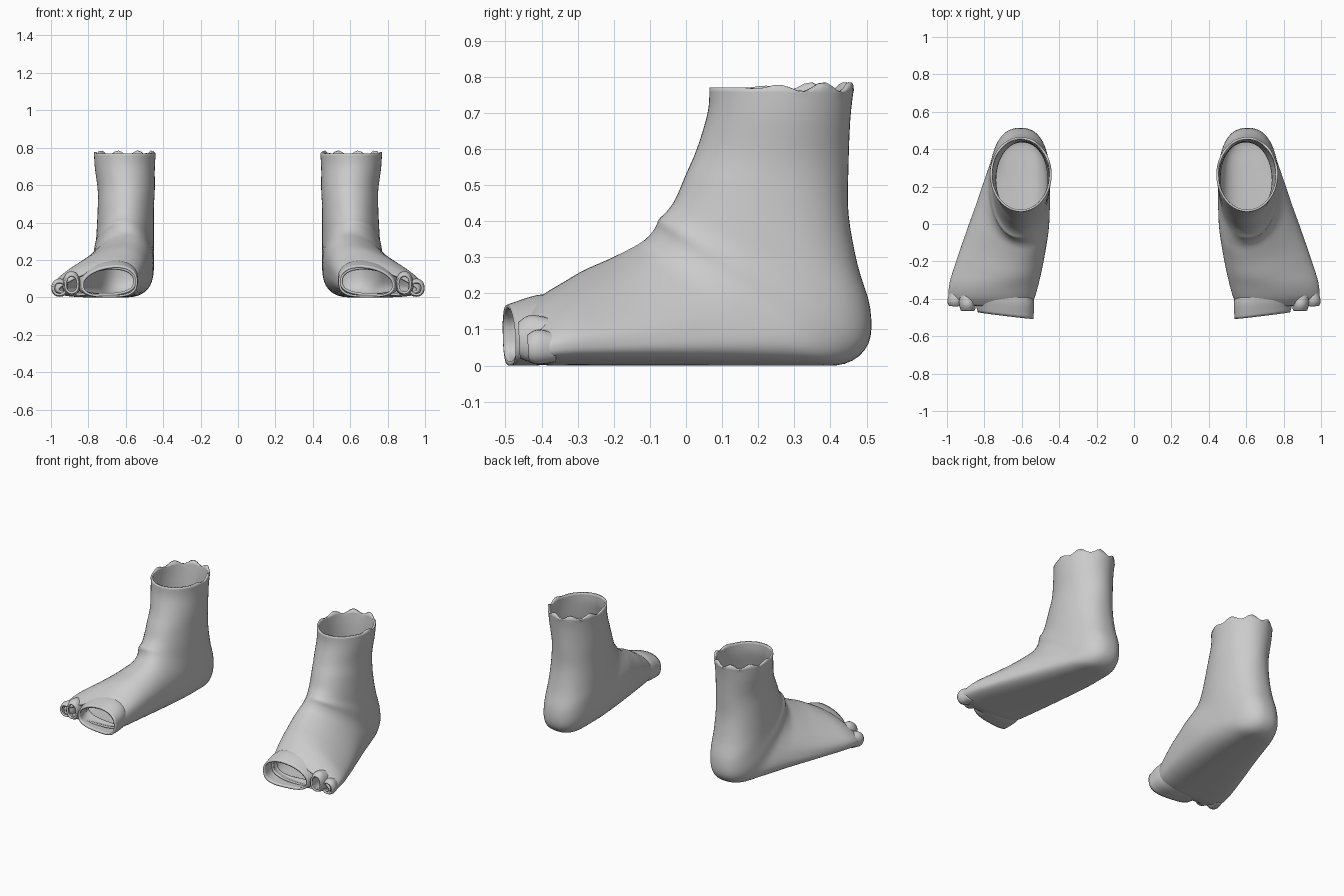
import bpy, bmesh, math

cube = bpy.data.objects.get("Cube")
if cube:
    bpy.data.objects.remove(cube, do_unlink=True)

skin = bpy.data.materials.new("plain grey")
skin.use_nodes = True
GREY = (0.6, 0.6, 0.6, 1)
skin.diffuse_color = GREY
skin.node_tree.nodes["Principled BSDF"].inputs["Base Color"].default_value = GREY


def smooth_rows(rows, steps):
    """Run a smooth spline through the section rows."""
    result = []
    last = len(rows) - 1
    for i in range(last):
        quad = [rows[max(0, min(last, i + k))] for k in (-1, 0, 1, 2)]
        for s in range(steps):
            t = s / steps
            result.append([
                b + 0.5 * t * (c - a + t * (2 * a - 5 * b + 4 * c - d + t * (3 * (b - c) + d - a)))
                for a, b, c, d in zip(*quad)])
    return result + [rows[last]]


def power(value, exponent):
    return math.copysign(abs(value) ** (2 / exponent), value)


def section(row, count, slant):
    """One ring between a front/top point and a back/bottom point."""
    ay, az, by, bz, x_in, x_out, skew, flat = row
    points = []
    for j in range(count):
        angle = math.tau * j / count
        c, s = math.cos(angle), math.sin(angle)
        square = 2 + flat * (1 if s < 0 else 0.3)
        u = 0.5 + 0.5 * power(c, square)
        h = 0.5 + 0.5 * power(s, square)
        h *= 1 - skew * u * u
        points.append([x_in + (x_out - x_in) * u,
                       by + (ay - by) * h + slant * u,
                       bz + (az - bz) * h])
    return points


def loft(name, rows, side, count=56, steps=4, slant=0, wall=0.012, torn=False):
    """Skin the sections into a thin open shell."""
    rings = [section(r, count, slant) for r in smooth_rows(rows, steps)]
    if torn:
        # Ragged edge around the back of the ankle opening
        for j, p in enumerate(rings[0]):
            angle = math.tau * j / count
            back = min(1, max(0, 0.6 - math.sin(angle)))
            p[2] += 0.014 * back * math.sin(9 * angle + 1)
    bm = bmesh.new()
    grid = [[bm.verts.new((side * x, y, max(z, 0))) for x, y, z in ring] for ring in rings]
    for upper, lower in zip(grid, grid[1:]):
        for j in range(count):
            k = (j + 1) % count
            face = [upper[j], upper[k], lower[k], lower[j]]
            bm.faces.new(face if side > 0 else face[::-1])
    mesh = bpy.data.meshes.new(name)
    bm.to_mesh(mesh)
    bm.free()
    mesh.materials.append(skin)
    obj = bpy.data.objects.new(name, mesh)
    bpy.context.collection.objects.link(obj)
    shell = obj.modifiers.new("wall", 'SOLIDIFY')
    shell.thickness = wall
    shell.offset = -1
    bpy.ops.object.select_all(action='DESELECT')
    obj.select_set(True)
    bpy.context.view_layer.objects.active = obj
    bpy.ops.object.shade_smooth_by_angle(angle=math.radians(50))
    return obj


# Sections: front y, z, back y, z, inner x, outer x, outer slope, sole flatness
FOOT = [
    (.065, .77, .465, .77, .44, .77, 0, 0),
    (.06, .7, .455, .68, .445, .765, 0, 0),
    (.03, .6, .45, .55, .445, .75, 0, 0),
    (0, .53, .45, .42, .45, .75, 0, .2),
    (-.03, .46, .475, .28, .45, .755, 0, .3),
    (-.055, .425, .51, .16, .45, .76, 0, .4),
    (-.075, .405, .505, .06, .45, .77, 0, .5),
    (-.1, .385, .44, .005, .45, .78, .1, .7),
    (-.14, .36, .32, 0, .45, .81, .25, .9),
    (-.18, .34, .17, 0, .455, .85, .35, 1),
    (-.23, .315, 0, 0, .47, .9, .45, 1),
    (-.29, .285, -.17, 0, .49, .95, .5, 1),
    (-.34, .25, -.3, 0, .51, .985, .5, 1),
    (-.4, .21, -.38, 0, .53, .99, .52, 1),
    (-.44, .17, -.43, .01, .55, .965, .6, 1),
]
BIG_TOE = [
    (-.38, .205, -.38, .01, .54, .86, .25, 1),
    (-.43, .203, -.43, 0, .534, .855, .25, 1),
    (-.51, .175, -.505, 0, .538, .835, .22, 1),
]
FOURTH_TOE = [
    (-.37, .13, -.37, .01, .84, .94, 0, .3),
    (-.43, .14, -.43, .01, .845, .935, 0, .3),
    (-.465, .12, -.46, .02, .85, .927, 0, .3),
]
LITTLE_TOE = [
    (-.36, .09, -.36, .01, .91, .985, 0, .3),
    (-.41, .1, -.41, .003, .908, .998, 0, .3),
    (-.44, .085, -.435, .01, .918, .99, 0, .3),
]

for label, side in (("left", 1), ("right", -1)):
    loft(label + "_foot_shell", FOOT, side, torn=True)
    loft(label + "_big_toe_opening", BIG_TOE, side, slant=.035)
    loft(label + "_fourth_toe_opening", FOURTH_TOE, side, count=24)
    loft(label + "_little_toe_opening", LITTLE_TOE, side, count=24)
